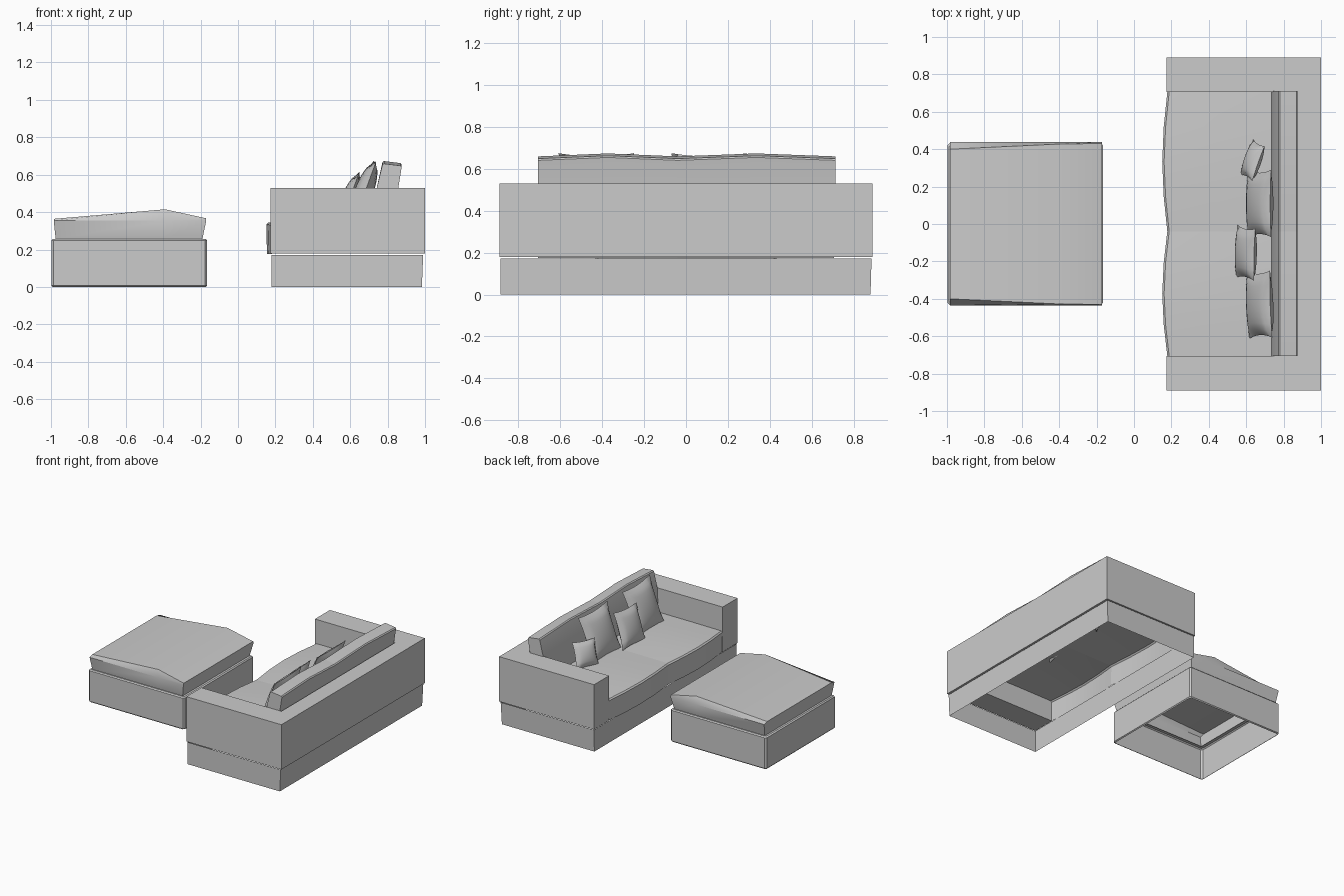
import bpy, bmesh, math
from mathutils import Matrix, Vector

if "Cube" in bpy.data.objects:
    bpy.data.objects.remove(bpy.data.objects["Cube"])


def finish(name, bm, angle=35):
    bmesh.ops.remove_doubles(bm, verts=bm.verts, dist=1e-5)
    bmesh.ops.recalc_face_normals(bm, faces=bm.faces)
    mesh = bpy.data.meshes.new(name)
    bm.to_mesh(mesh)
    bm.free()
    ob = bpy.data.objects.new(name, mesh)
    bpy.context.collection.objects.link(ob)
    bpy.ops.object.select_all(action='DESELECT')
    ob.select_set(True)
    bpy.context.view_layer.objects.active = ob
    bpy.ops.object.shade_smooth_by_angle(angle=math.radians(angle))
    return ob


def loft(name, sections, closed=True, cap_start=False, cap_end=False):
    """Skin a row of point loops."""
    bm = bmesh.new()
    rows = [[bm.verts.new(p) for p in s] for s in sections]
    n = len(rows[0])
    for a, b in zip(rows, rows[1:]):
        for i in range(n if closed else n - 1):
            j = (i + 1) % n
            bm.faces.new((a[i], a[j], b[j], b[i]))
    if cap_start:
        bm.faces.new(rows[0])
    if cap_end:
        bm.faces.new(rows[-1])
    return finish(name, bm)


def rect(x0, x1, y0, y1, z):
    return [(x0, y0, z), (x1, y0, z), (x1, y1, z), (x0, y1, z)]


def pillow(name, centre, size, thick, lean, yaw, roll=0, n=10):
    """Square scatter pillow: two domed sheets joined at a pinched seam."""
    bm = bmesh.new()
    for side in (-1, 1):
        grid = []
        for i in range(n + 1):
            row = []
            for j in range(n + 1):
                u, v = 2 * i / n - 1, 2 * j / n - 1
                h = max(0, (1 - u * u) * (1 - v * v)) ** 0.5
                row.append(bm.verts.new((
                    side * h * thick / 2,
                    size / 2 * u * (1 - 0.09 * (1 - v * v)),
                    size / 2 * v * (1 - 0.09 * (1 - u * u)))))
            grid.append(row)
        for i in range(n):
            for j in range(n):
                bm.faces.new((grid[i][j], grid[i + 1][j],
                              grid[i + 1][j + 1], grid[i][j + 1]))
    rot = (Matrix.Rotation(math.radians(yaw), 4, 'Z')
           @ Matrix.Rotation(math.radians(lean), 4, 'Y')
           @ Matrix.Rotation(math.radians(roll), 4, 'X'))
    bm.transform(Matrix.Translation(Vector(centre)) @ rot)
    finish(name, bm, 60)


# Sofa plinth: open shell, slightly tapered at the foot
loft("sofa_base", [rect(0.18, 0.983, -0.885, 0.88, 0),
                   rect(0.18, 0.99, -0.885, 0.885, 0.172)])

# Sofa arms and back as one U-shaped prism
outline = [(0.175, -0.89), (1.0, -0.89), (1.0, 0.89), (0.175, 0.89),
           (0.175, 0.705), (0.87, 0.705), (0.87, -0.705), (0.175, -0.705)]
loft("sofa_arms_and_back", [[(x, y, z) for x, y in outline] for z in (0.178, 0.53)],
     cap_start=True, cap_end=True)

for side, y0, y1 in (("front", -0.705, -0.04), ("rear", -0.04, 0.712)):
    # Seat cushion: bowed front, gently domed top, open below
    rows = []
    for t in (0, 0.25, 0.5, 0.75, 1):
        y = y0 + (min(y1, 0.705) - y0) * t
        b = math.sin(math.pi * t)
        f = 0.178 - 0.027 * b
        rows.append([(f + 0.004, y, 0.175), (f, y, 0.33 + 0.005 * b), (f + 0.01, y, 0.34 + 0.005 * b),
                     (0.45, y, 0.342 + 0.018 * b), (0.87, y, 0.342)])
    loft("seat_cushion_" + side, rows, closed=False)

    # Back cushion: leaning slab with a crowned top
    rows = []
    for t, b in ((0, 0), (0.5, 1), (1, 0)):
        y = y0 + (y1 - y0) * t
        top = 0.014 * b
        rows.append([(0.735, y, 0.33), (0.742, y, 0.53), (0.772, y, 0.652 + top),
                     (0.780, y, 0.659 + top), (0.868, y, 0.648 + top),
                     (0.875, y, 0.64 + top), (0.857, y, 0.53), (0.835, y, 0.33)])
    loft("back_cushion_" + side, rows, cap_start=True, cap_end=True)

# Scatter pillows leaning on the back cushions
pillow("large_pillow_rear", (0.672, 0.11, 0.505), 0.36, 0.10, 20, 0)
pillow("large_pillow_front", (0.672, -0.43, 0.505), 0.36, 0.10, 20, 2)
pillow("medium_pillow", (0.598, -0.155, 0.475), 0.28, 0.085, 20, 0, 4)
pillow("small_pillow", (0.635, 0.34, 0.44), 0.2, 0.075, 20, -18, 4)

# Ottoman base: open shell with eased corners and a narrow top lip
c = 0.012
def eased(x0, x1, y0, y1, z):
    return [(x0 + c, y0, z), (x1 - c, y0, z), (x1, y0 + c, z), (x1, y1 - c, z),
            (x1 - c, y1, z), (x0 + c, y1, z), (x0, y1 - c, z), (x0, y0 + c, z)]

loft("ottoman_base", [eased(-0.992, -0.172, -0.425, 0.425, 0.0),
                      eased(-0.998, -0.165, -0.432, 0.432, 0.008),
                      eased(-0.998, -0.165, -0.432, 0.432, 0.248),
                      eased(-0.99, -0.173, -0.424, 0.424, 0.256),
                      eased(-0.965, -0.20, -0.40, 0.40, 0.256)])

# Ottoman cushion: flared skirt with a ridge running across the top
rows = []
stations = [(-0.975, -0.985, 0.40, 0.364), (-0.39, -0.39, 0.428, 0.415),
            (-0.19, -0.170, 0.430, 0.367)]
for xb, xt, w, z in stations:
    rows.append([(xb, -0.415, 0.256), (xt, -0.435, 0.355), (xt, -w, z),
                 (xt, w, z), (xt, 0.438, 0.355), (xb, 0.415, 0.256)])
loft("ottoman_cushion", rows, closed=False, cap_start=True, cap_end=True)
